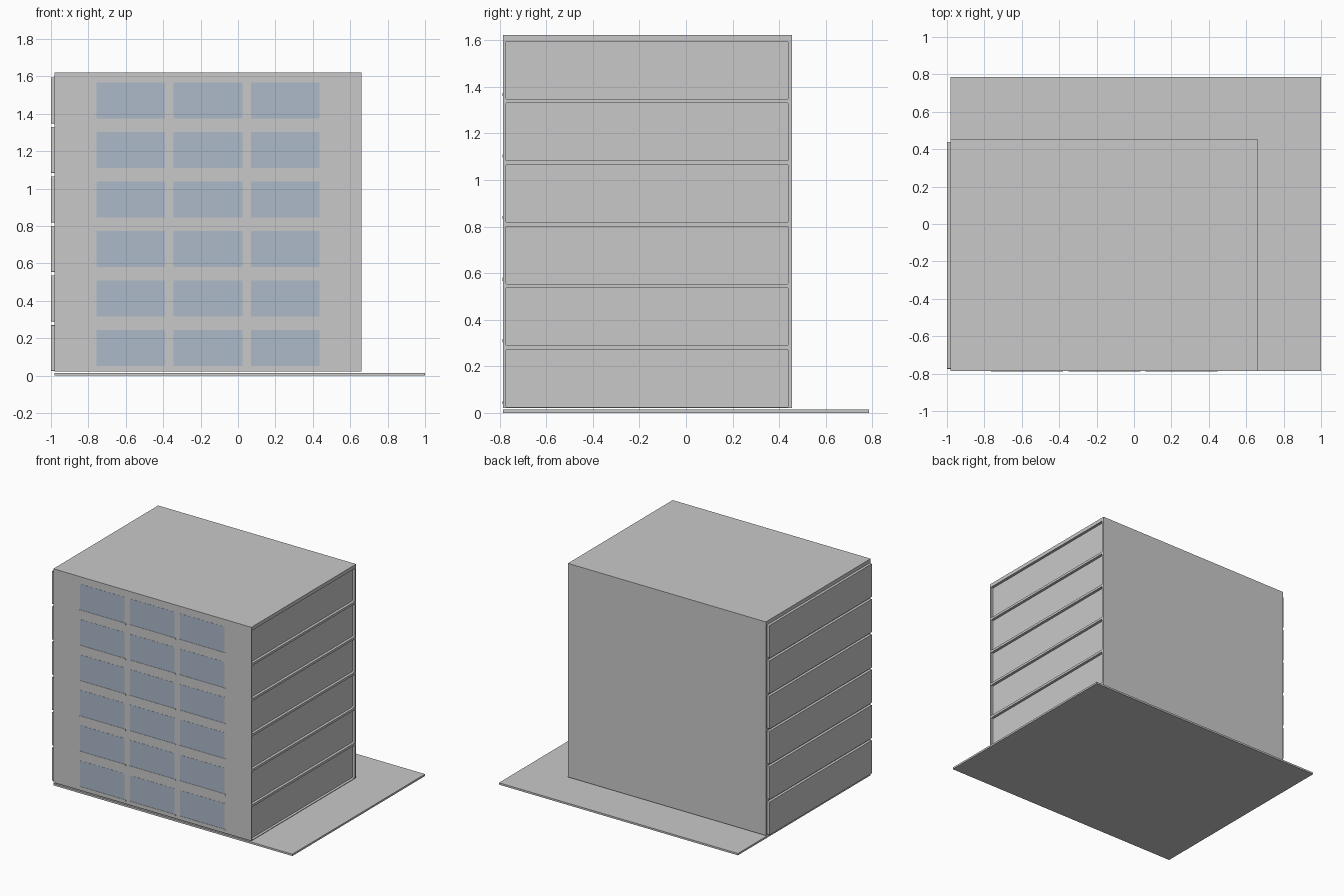
import bpy
import bmesh

cube = bpy.data.objects.get("Cube")
if cube:
    bpy.data.objects.remove(cube, do_unlink=True)


def material(name, colour):
    m = bpy.data.materials.new(name)
    m.use_nodes = True
    m.diffuse_color = (*colour, 1)
    node = next(n for n in m.node_tree.nodes if n.type == "BSDF_PRINCIPLED")
    node.inputs["Base Color"].default_value = (*colour, 1)
    return m


concrete = material("concrete_grey", (0.584, 0.584, 0.584))
glass = material("window_blue", (0.413, 0.491, 0.584))


def box(name, x, y, z, mat, radius=0, axis=0):
    """Box from (min, max) ranges, optionally rounding the edges along one axis."""
    bm = bmesh.new()
    bmesh.ops.create_cube(bm, size=1)
    for v in bm.verts:
        for i, (lo, hi) in enumerate((x, y, z)):
            v.co[i] = lo if v.co[i] < 0 else hi
    if radius:
        edges = [e for e in bm.edges
                 if abs((e.verts[0].co - e.verts[1].co).normalized()[axis]) > 0.9]
        bmesh.ops.bevel(bm, geom=edges, offset=radius, segments=3,
                        profile=0.5, affect="EDGES")
    mesh = bpy.data.meshes.new(name)
    bm.to_mesh(mesh)
    bm.free()
    mesh.materials.append(mat)
    obj = bpy.data.objects.new(name, mesh)
    bpy.context.collection.objects.link(obj)
    return obj


FLOORS = 6
STOREY = 0.2645
FRONT, BACK = -0.785, 0.455
WEST, EAST = -0.98, 0.66
PANEL_Y = (-0.774, 0.439)

# Ground slab and main block
box("ground_slab", (WEST, 1.0), (FRONT, 0.785), (0, 0.014), concrete)
body = box("building_body", (WEST, EAST), (FRONT, BACK), (0.022, 1.622), concrete)

for floor in range(FLOORS):
    base = floor * STOREY
    panel_z = (base + 0.025, base + 0.272)

    # Raised panel on one side, matching shallow recess on the other
    box(f"side_panel_{floor + 1}", (-1.0, WEST), PANEL_Y, panel_z, concrete, 0.005)
    cutter = box("recess_cutter", (EAST - 0.02, EAST + 0.05), PANEL_Y, panel_z,
                 concrete, 0.005)
    cutter.hide_render = True
    mod = body.modifiers.new("recess", "BOOLEAN")
    mod.operation = "DIFFERENCE"
    mod.solver = "EXACT"
    mod.object = cutter
    bpy.context.view_layer.objects.active = body
    bpy.ops.object.modifier_apply(modifier=mod.name)
    bpy.data.objects.remove(cutter, do_unlink=True)

    # Windows with thin rounded sills
    for col in range(3):
        left = -0.757 + col * 0.413
        tag = f"{floor + 1}_{col + 1}"
        box(f"window_{tag}", (left, left + 0.368), (FRONT - 0.001, FRONT + 0.002),
            (base + 0.05, base + 0.245), glass)
        box(f"window_sill_{tag}", (left - 0.007, left + 0.378),
            (FRONT - 0.003, FRONT + 0.003), (base + 0.038, base + 0.052),
            concrete, 0.005, 1)
